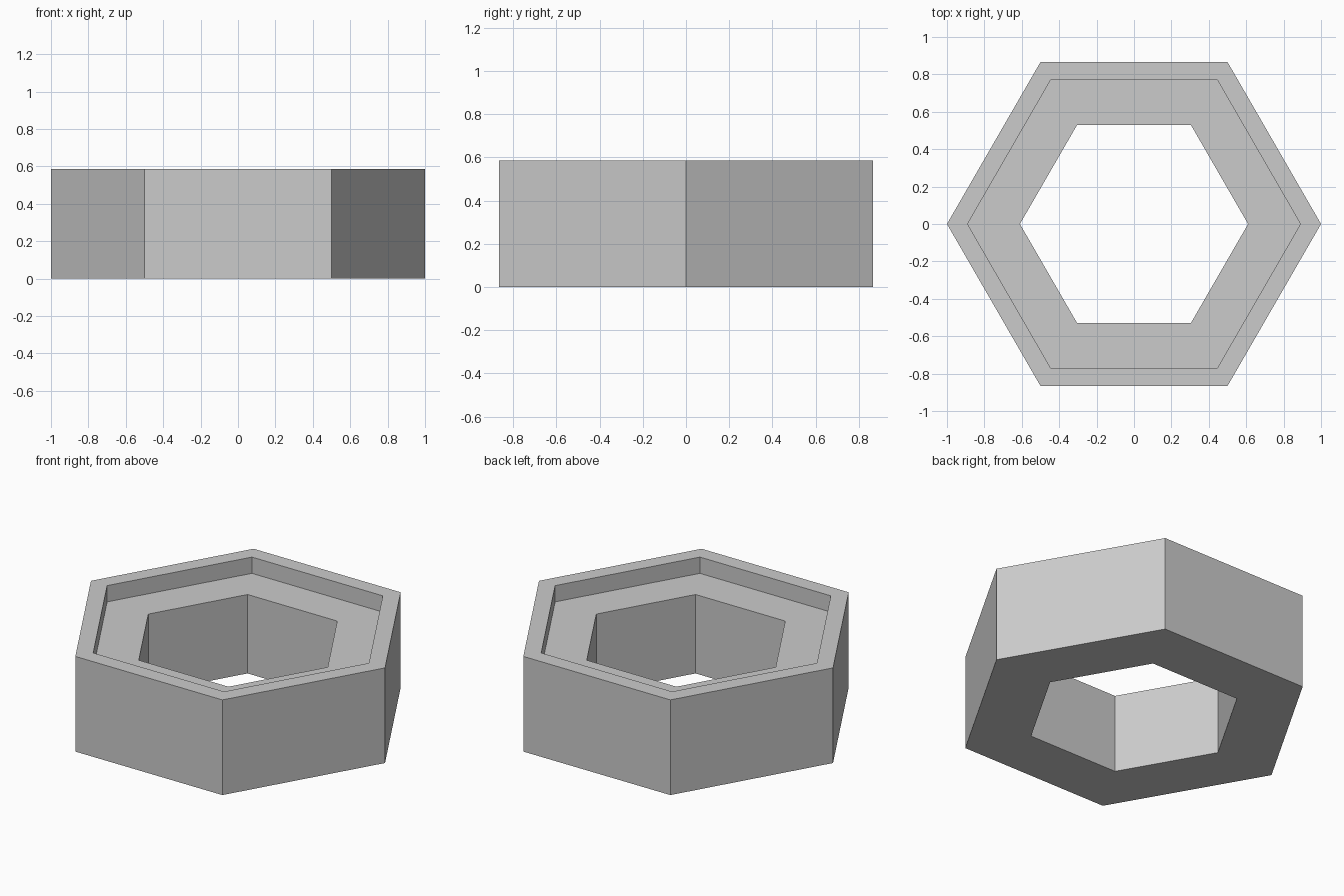
import bpy
import bmesh
from math import cos, sin, pi

cube = bpy.data.objects.get("Cube")
if cube:
    bpy.data.objects.remove(cube, do_unlink=True)

HEIGHT = 0.585
LEDGE = 0.485
SIDES = 6

# Plain grey material
grey = bpy.data.materials.new("plain_grey")
grey.use_nodes = True
colour = (0.6, 0.6, 0.6, 1)
grey.diffuse_color = colour
grey.node_tree.nodes["Principled BSDF"].inputs["Base Color"].default_value = colour


def ring(bm, radius, z):
    """Hexagon of vertices with corners on the x axis."""
    return [bm.verts.new((radius * cos(2 * pi * i / SIDES),
                          radius * sin(2 * pi * i / SIDES), z))
            for i in range(SIDES)]


def lathe(name, profile, material):
    """Sweep a closed (radius, z) profile around a hexagon."""
    bm = bmesh.new()
    rings = [ring(bm, r, z) for r, z in profile]
    for a, b in zip(rings, rings[1:] + rings[:1]):
        for i in range(SIDES):
            j = (i + 1) % SIDES
            bm.faces.new((a[i], a[j], b[j], b[i]))
    bmesh.ops.recalc_face_normals(bm, faces=bm.faces)
    mesh = bpy.data.meshes.new(name)
    bm.to_mesh(mesh)
    bm.free()
    mesh.materials.append(material)
    obj = bpy.data.objects.new(name, mesh)
    bpy.context.collection.objects.link(obj)
    return obj


# Hexagonal ring: outer wall, rim, recessed ledge and through hole
lathe("hexagonal_ring", [
    (1.0, 0), (1.0, HEIGHT),
    (0.89, HEIGHT), (0.89, LEDGE),
    (0.61, LEDGE), (0.61, 0),
], grey)
